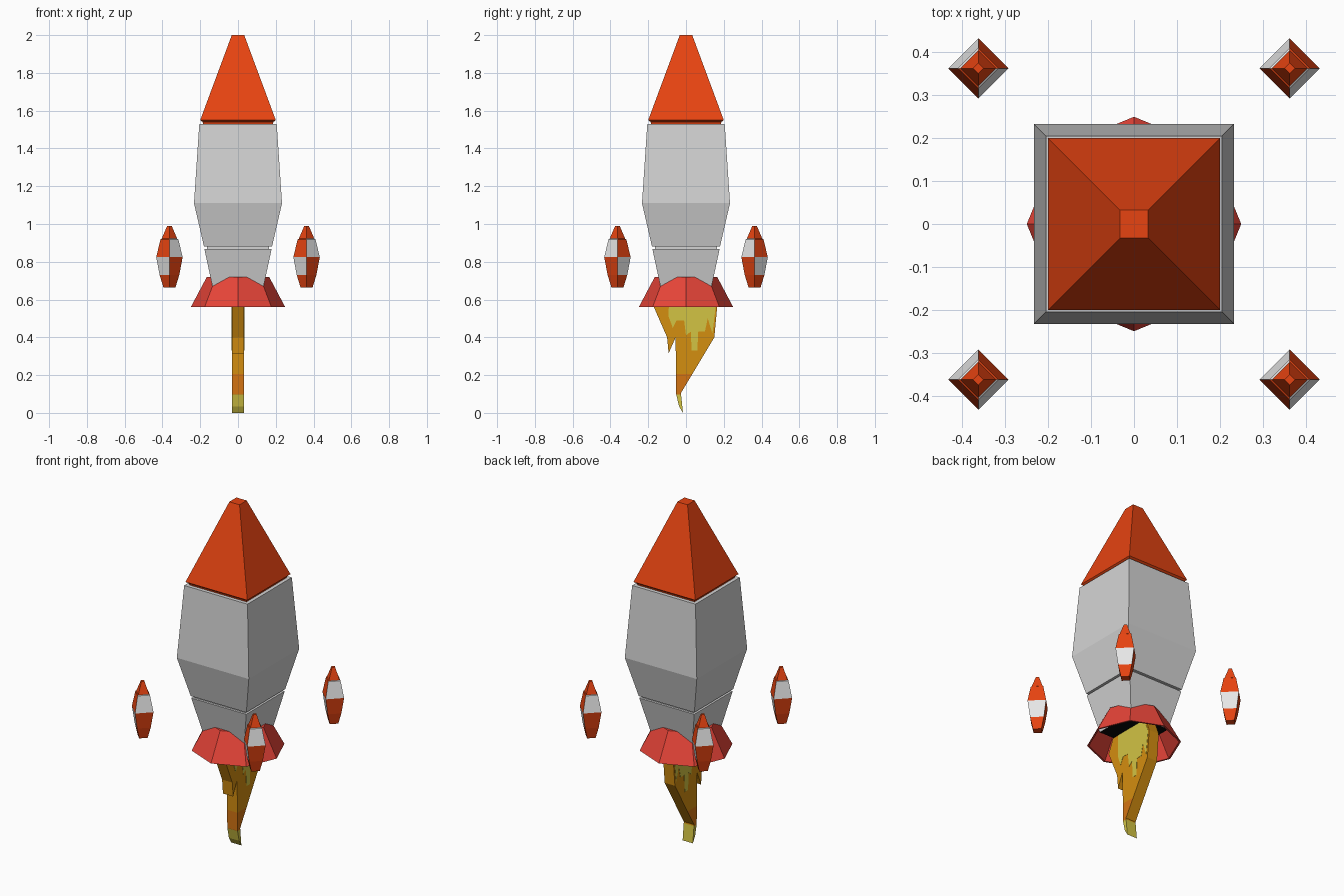
import bpy, bmesh, math
from mathutils import Vector

if "Cube" in bpy.data.objects:
    bpy.data.objects.remove(bpy.data.objects["Cube"])


def srgb(r, g, b):
    f = lambda c: c / 12.92 if c <= 0.04045 else ((c + 0.055) / 1.055) ** 2.4
    return (f(r / 255), f(g / 255), f(b / 255), 1)


def material(name, *rgb):
    m = bpy.data.materials.new(name)
    m.diffuse_color = srgb(*rgb)
    m.use_nodes = True
    m.node_tree.nodes["Principled BSDF"].inputs["Base Color"].default_value = m.diffuse_color
    return m


GREY = material("hull grey", 212, 212, 212)
WHITE = material("pod white", 232, 232, 232)
ORANGE = material("nose orange", 232, 68, 17)
RED = material("skirt red", 230, 68, 56)
BLACK = material("nozzle black", 8, 8, 8)
AMBER = material("flame amber", 212, 142, 16)
DEEP = material("flame deep orange", 212, 116, 18)
YELLOW = material("flame yellow", 210, 195, 68)


def finish(name, bm, mats, rule=None, loc=(0, 0, 0)):
    bmesh.ops.recalc_face_normals(bm, faces=bm.faces[:])
    bm.normal_update()
    if rule:
        for f in bm.faces:
            f.material_index = rule(f.calc_center_median(), f.normal)
    me = bpy.data.meshes.new(name)
    bm.to_mesh(me)
    bm.free()
    for m in mats:
        me.materials.append(m)
    ob = bpy.data.objects.new(name, me)
    ob.location = loc
    bpy.context.collection.objects.link(ob)
    return ob


def stack(name, profile, sides, turn, mats, rule=None, loc=(0, 0, 0)):
    """Capped stack of regular polygon rings, profile = (corner radius, z)."""
    bm = bmesh.new()
    rings = [[bm.verts.new((r * math.cos(turn + math.tau * i / sides),
                            r * math.sin(turn + math.tau * i / sides), z))
              for i in range(sides)] for r, z in profile]
    for a, b in zip(rings, rings[1:]):
        for i in range(sides):
            j = (i + 1) % sides
            bm.faces.new((a[i], a[j], b[j], b[i]))
    bm.faces.new(rings[0])
    bm.faces.new(rings[-1])
    return finish(name, bm, mats, rule, loc)


def square(name, profile, mats, rule=None):
    """Square stack, profile = (half width, z)."""
    return stack(name, [(h * math.sqrt(2), z) for h, z in profile], 4, math.pi / 4, mats, rule)


def plate(name, outline, x0, x1, mats, rule=None, cuts=()):
    """Outline in (y, z), extruded along x, optionally sliced at heights."""
    bm = bmesh.new()
    f = bm.faces.new([bm.verts.new((x0, y, z)) for y, z in outline])
    ext = bmesh.ops.extrude_face_region(bm, geom=[f])
    bmesh.ops.translate(bm, vec=(x1 - x0, 0, 0),
                        verts=[v for v in ext["geom"] if isinstance(v, bmesh.types.BMVert)])
    for z in cuts:
        bmesh.ops.bisect_plane(bm, geom=bm.verts[:] + bm.edges[:] + bm.faces[:],
                               plane_co=Vector((0, 0, z)), plane_no=Vector((0, 0, 1)))
    return finish(name, bm, mats, rule)


# Nose cone with a small recessed neck
square("nose_cone", [(0.18, 1.515), (0.187, 1.54), (0.2, 1.55), (0.033, 2.0)], [ORANGE])

# Hull: upper section, recessed joint, lower section with black underside
square("upper_hull", [(0.18, 0.88), (0.233, 1.11), (0.205, 1.53)], [GREY])
square("hull_joint", [(0.165, 0.86), (0.165, 0.89)], [GREY])
square("lower_hull", [(0.129, 0.64), (0.178, 0.868)], [GREY, BLACK],
       lambda c, n: 1 if n.z < -0.9 else 0)

# Flared eight-sided engine skirt, hollow below
stack("engine_skirt", [(0.165, 0.72), (0.25, 0.56), (0.24, 0.56), (0.165, 0.70)], 8, 0, [RED])

# Flame: flat plate with bands by height
plate("flame",
      [(-0.13, 0.65), (-0.17, 0.56), (-0.10, 0.40), (-0.092, 0.315), (-0.055, 0.40),
       (-0.052, 0.10), (-0.037, 0.035), (-0.016, 0.0), (-0.027, 0.105),
       (0.15, 0.40), (0.165, 0.56), (0.13, 0.65)],
      -0.033, 0.033, [AMBER, DEEP, YELLOW],
      lambda c, n: 2 if c.z < 0.097 else 1 if c.z < 0.205 and n.y < 0.5 else 0,
      cuts=(0.097, 0.205))

# Bright dripping core painted on both sides of the flame
core = [(-0.09, 0.64), (-0.092, 0.51), (-0.07, 0.45), (-0.05, 0.49), (-0.01, 0.49),
        (0.0, 0.41), (0.025, 0.43), (0.03, 0.33), (0.06, 0.33), (0.065, 0.43),
        (0.10, 0.43), (0.115, 0.50), (0.14, 0.42), (0.157, 0.56), (0.125, 0.64)]
for side, s in (("right", 1), ("left", -1)):
    plate("flame_core_" + side, core, s * 0.030, s * 0.0345, [YELLOW])


# Four diamond pods, checkered around their middle, orange at both ends
def checker(c, n):
    if abs(c.z) > 0.096 or abs(n.z) > 0.95:
        return 0
    return 1 if n.x * n.y * c.z < 0 else 0


for sx, nx in ((-1, "left"), (1, "right")):
    for sy, ny in ((-1, "front"), (1, "back")):
        stack(f"pod_{ny}_{nx}",
              [(0.032, -0.16), (0.052, -0.095), (0.07, 0.0), (0.047, 0.094),
               (0.041, 0.097), (0.012, 0.165)],
              4, 0, [ORANGE, WHITE], checker, (sx * 0.363, sy * 0.363, 0.825))
